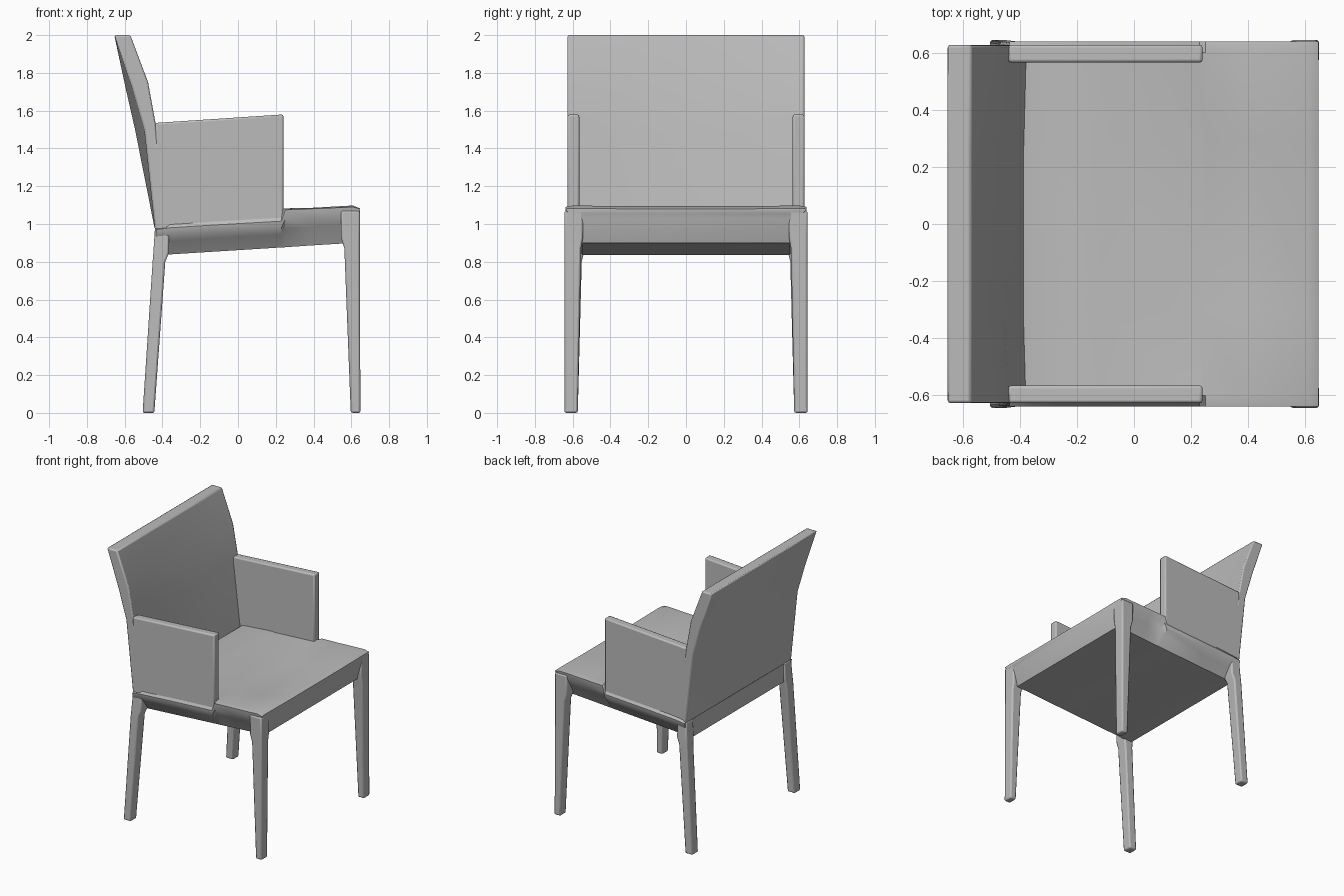
import bpy, bmesh, math

cube = bpy.data.objects.get("Cube")
if cube:
    bpy.data.objects.remove(cube, do_unlink=True)

grey = bpy.data.materials.new("plain_grey")
grey.use_nodes = True
COLOUR = (0.5, 0.5, 0.5, 1)
grey.diffuse_color = COLOUR
bsdf = next(n for n in grey.node_tree.nodes if n.type == 'BSDF_PRINCIPLED')
bsdf.inputs["Base Color"].default_value = COLOUR


def loft(name, rings, bevel=0.01):
    """Skin a row of matching rings, cap both ends and soften the edges."""
    bm = bmesh.new()
    rows = [[bm.verts.new(p) for p in ring] for ring in rings]
    n = len(rows[0])
    for a, b in zip(rows, rows[1:]):
        for i in range(n):
            j = (i + 1) % n
            bm.faces.new((a[i], a[j], b[j], b[i]))
    bm.faces.new(rows[0])
    bm.faces.new(rows[-1])
    bmesh.ops.recalc_face_normals(bm, faces=bm.faces)
    mesh = bpy.data.meshes.new(name)
    bm.to_mesh(mesh)
    bm.free()
    mesh.materials.append(grey)
    obj = bpy.data.objects.new(name, mesh)
    bpy.context.collection.objects.link(obj)
    if bevel:
        mod = obj.modifiers.new("soft_edges", 'BEVEL')
        mod.width = bevel
        mod.segments = 2
        mod.limit_method = 'ANGLE'
        mod.angle_limit = math.radians(50)
    bpy.ops.object.select_all(action='DESELECT')
    obj.select_set(True)
    bpy.context.view_layer.objects.active = obj
    bpy.ops.object.shade_smooth_by_angle(angle=math.radians(35))


def rect(z, x0, x1, y0, y1, side):
    return [(x0, side * y0, z), (x1, side * y0, z),
            (x1, side * y1, z), (x0, side * y1, z)]


def at_y(profile, y):
    return [(x, y, z) for x, z in profile]


# Tapered legs, flaring slightly where they meet the seat; arms above them
for side, word in ((1, "left"), (-1, "right")):
    loft("front_leg_" + word, [
        rect(0, 0.597, 0.648, 0.573, 0.644, side),
        rect(0.87, 0.563, 0.645, 0.556, 0.643, side),
        rect(0.93, 0.545, 0.645, 0.545, 0.643, side),
        rect(1.07, 0.545, 0.645, 0.545, 0.643, side)])
    loft("back_leg_" + word, [
        rect(0, -0.505, -0.443, 0.573, 0.644, side),
        rect(0.80, -0.452, -0.385, 0.552, 0.637, side),
        rect(0.85, -0.448, -0.365, 0.54, 0.634, side),
        rect(0.975, -0.44, -0.365, 0.54, 0.628, side)])
    arm = [(-0.44, 0.975), (0.24, 1.01), (0.24, 1.58), (-0.44, 1.535)]
    loft("arm_panel_" + word, [at_y(arm, side * 0.565), at_y(arm, side * 0.627)])


# Seat: sides tucked in below, a narrow ledge outside the arms, soft top
def seat_ring(x, bottom, ledge, inner, middle):
    rise = ledge - bottom
    half = [(0.55, bottom), (0.60, bottom + 0.5 * rise),
            (0.632, bottom + 0.75 * rise), (0.638, ledge),
            (0.60, inner), (0.30, middle)]
    return ([(x, y, z) for y, z in half]
            + [(x, -y, z) for y, z in reversed(half)])


loft("seat", [
    seat_ring(-0.435, 0.835, 0.97, 0.98, 0.98),
    seat_ring(-0.36, 0.839, 0.98, 1.04, 1.04),
    seat_ring(-0.12, 0.854, 0.995, 1.06, 1.065),
    seat_ring(0.23, 0.876, 1.015, 1.08, 1.05),
    seat_ring(0.25, 0.877, 1.075, 1.083, 1.05),
    seat_ring(0.38, 0.886, 1.08, 1.085, 1.04),
    seat_ring(0.608, 0.90, 1.09, 1.098, 1.094),
    seat_ring(0.645, 1.03, 1.08, 1.083, 1.08)], bevel=0)

# Backrest: bent at arm height on both ends, leaning straighter in the middle
back_end = [(-0.37, 0.97), (-0.435, 1.53), (-0.475, 1.75), (-0.57, 2.0),
            (-0.655, 2.0), (-0.56, 1.72), (-0.495, 1.5), (-0.44, 0.97)]
back_mid = [(-0.38, 0.97), (-0.46, 1.48), (-0.51, 1.75), (-0.57, 2.0),
            (-0.655, 2.0), (-0.595, 1.72), (-0.545, 1.5), (-0.44, 0.97)]
loft("backrest", [at_y(line, y) for line, y in
                  ((back_end, -0.627), (back_mid, -0.30),
                   (back_mid, 0.25), (back_end, 0.627))])
